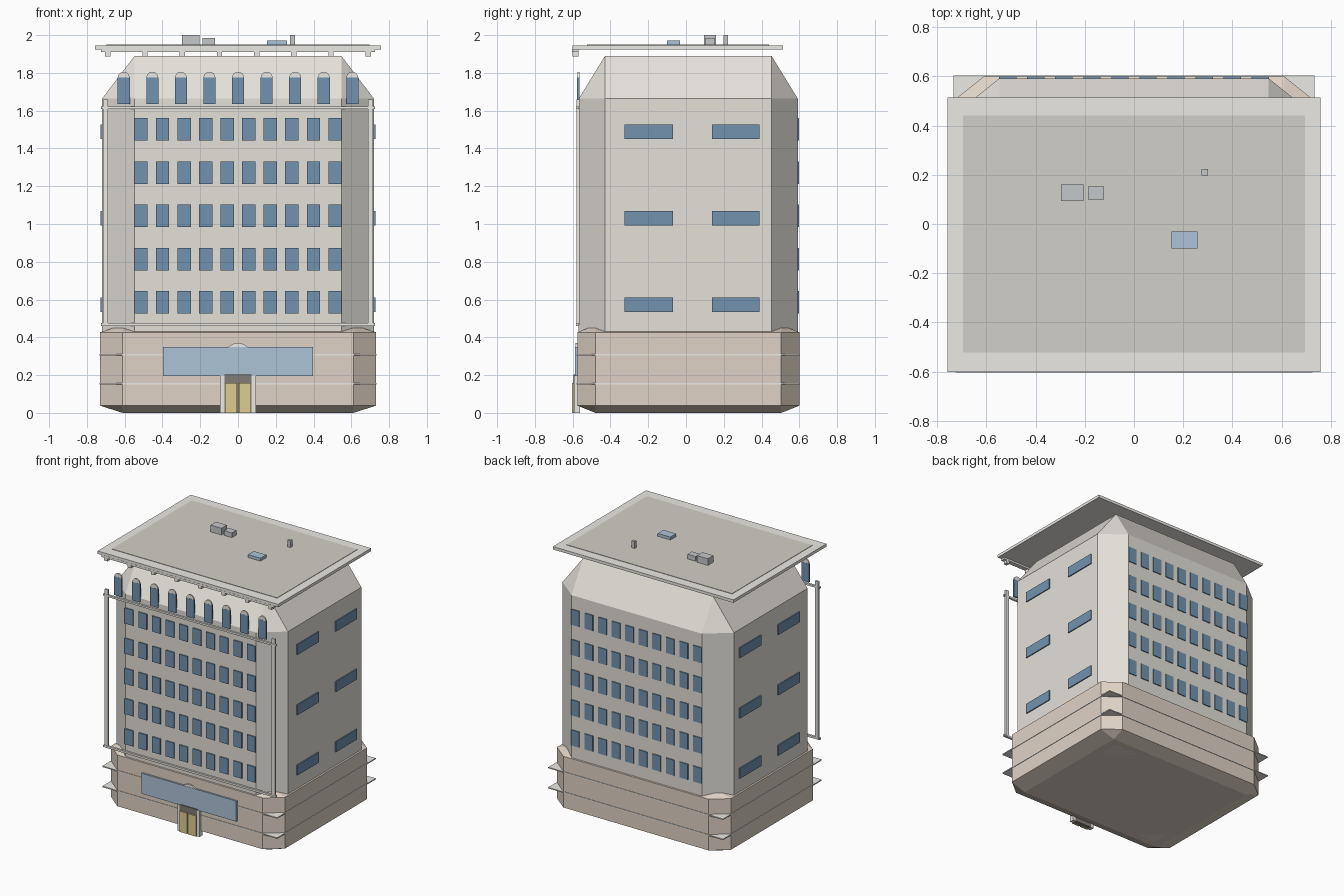
import bpy, bmesh, math
from mathutils import Vector, Matrix

if "Cube" in bpy.data.objects:
    bpy.data.objects.remove(bpy.data.objects["Cube"])


def mat(name, r, g, b):
    m = bpy.data.materials.new(name)
    m.diffuse_color = (r, g, b, 1)
    m.use_nodes = True
    m.node_tree.nodes["Principled BSDF"].inputs["Base Color"].default_value = m.diffuse_color
    return m


STONE = mat("stone", 0.78, 0.75, 0.70)
BRICK = mat("tan_base", 0.74, 0.65, 0.56)
TRIM = mat("trim", 0.83, 0.82, 0.78)
WINDOW = mat("window_glass", 0.17, 0.29, 0.43)
GLASS = mat("light_glass", 0.41, 0.55, 0.68)
GRAVEL = mat("roof_gravel", 0.65, 0.63, 0.58)
GOLD = mat("gold", 0.74, 0.61, 0.28)
DARK = mat("dark", 0.22, 0.20, 0.18)
METAL = mat("metal", 0.56, 0.58, 0.60)


def finish(name, bm, material):
    me = bpy.data.meshes.new(name)
    bm.to_mesh(me)
    bm.free()
    me.materials.append(material)
    ob = bpy.data.objects.new(name, me)
    bpy.context.collection.objects.link(ob)
    return ob


def add_box(bm, x, y, z):
    """Add a box spanning the (min, max) ranges."""
    lo, hi = Vector((x[0], y[0], z[0])), Vector((x[1], y[1], z[1]))
    m = Matrix.Translation((lo + hi) / 2) @ Matrix.Diagonal((hi - lo).to_4d())
    bmesh.ops.create_cube(bm, size=1, matrix=m)


def boxes(name, material, *spans):
    bm = bmesh.new()
    for s in spans:
        add_box(bm, *s)
    return finish(name, bm, material)


def chamfered(name, material, x, y, z, bevel):
    """Unit cube bevelled first, then stretched, so chamfers stretch too."""
    bm = bmesh.new()
    bmesh.ops.create_cube(bm, size=1)
    bmesh.ops.bevel(bm, geom=bm.edges[:], offset=bevel, segments=1,
                    profile=0.5, affect='EDGES')
    lo, hi = Vector((x[0], y[0], z[0])), Vector((x[1], y[1], z[1]))
    bm.transform(Matrix.Translation((lo + hi) / 2)
                 @ Matrix.Diagonal((hi - lo).to_4d()))
    return finish(name, bm, material)


def discs(name, material, centres, radius, depth):
    """Upright discs facing the front."""
    bm = bmesh.new()
    for c in centres:
        bmesh.ops.create_cone(
            bm, cap_ends=True, segments=24, radius1=radius, radius2=radius,
            depth=depth,
            matrix=Matrix.Translation(c) @ Matrix.Rotation(math.pi / 2, 4, 'X'))
    return finish(name, bm, material)


# Main masses
chamfered("ground_floor", BRICK, (-0.73, 0.73), (-0.575, 0.6), (0, 0.465), 0.082)
chamfered("tower", STONE, (-0.72, 0.72), (-0.568, 0.592), (0, 1.89), 0.12)

# Square-cornered courses around the ground floor
boxes("base_bands", TRIM, *[((-0.734, 0.734), (-0.579, 0.604), (z - 0.004, z + 0.004))
                            for z in (0.155, 0.308)])

# Front and back window grids
rows = [0.585 + 0.229 * i for i in range(5)]
cols = [-0.513 + 0.114 * i for i in range(10)]
for side, y in (("front", (-0.576, -0.560)), ("back", (0.585, 0.599))):
    boxes(side + "_windows", WINDOW,
          *[((x - 0.035, x + 0.035), y, (z - 0.059, z + 0.059))
            for x in cols for z in rows])

# Wide side windows
for side, x in (("left", (-0.728, -0.71)), ("right", (0.71, 0.728))):
    boxes(side + "_windows", WINDOW,
          *[(x, y, (z - 0.039, z + 0.039))
            for y in ((-0.325, -0.07), (0.137, 0.39))
            for z in (0.573, 1.03, 1.488)])

# Arched windows along the top
arch_x = [-0.605 + 0.1513 * i for i in range(9)]
boxes("arched_windows", WINDOW,
      *[((x - 0.032, x + 0.032), (-0.576, -0.564), (1.635, 1.775)) for x in arch_x])
discs("window_arches", TRIM, [(x, -0.57, 1.775) for x in arch_x], 0.031, 0.01)

# Facade frame: corner posts and horizontal bars
boxes("corner_posts", TRIM,
      *[((s * 0.701 - 0.014, s * 0.701 + 0.014), (-0.58, -0.564), (0.465, 1.66))
        for s in (-1, 1)])
boxes("facade_bars", TRIM,
      ((-0.725, 0.725), (-0.582, -0.566), (1.608, 1.622)),
      ((-0.725, 0.725), (-0.582, -0.566), (0.46, 0.475)))

# Floating roof slab, cornice and brackets
boxes("roof_slab", TRIM, ((-0.758, 0.758), (-0.602, 0.514), (1.924, 1.946)))
boxes("roof_surface", GRAVEL, ((-0.695, 0.695), (-0.523, 0.44), (1.94, 1.949)))
boxes("cornice", TRIM, ((-0.725, 0.725), (-0.603, -0.568), (1.91, 1.926)))
boxes("cornice_brackets", TRIM,
      *[((x - 0.014, x + 0.014), (-0.6, -0.57), (1.888, 1.912))
        for x in [-0.689 + 0.1969 * i for i in range(8)]])

# Rooftop equipment
boxes("roof_units", METAL,
      ((-0.296, -0.205), (0.094, 0.16), (1.945, 2.0)),
      ((-0.187, -0.121), (0.1, 0.153), (1.945, 1.985)))
boxes("roof_vent", METAL, ((0.275, 0.301), (0.198, 0.223), (1.945, 2.0)))
boxes("skylight", GLASS, ((0.153, 0.259), (-0.1, -0.031), (1.945, 1.971)))

# Entrance
boxes("lobby_glass", GLASS, ((-0.397, 0.397), (-0.588, -0.565), (0.195, 0.35)))
discs("entrance_arch", TRIM, [(0, -0.577, 0.295)], 0.075, 0.018)
boxes("door_frame", TRIM,
      *[((s * 0.082 - 0.012, s * 0.082 + 0.012), (-0.594, -0.56), (0, 0.197))
        for s in (-1, 1)])
boxes("door_recess", DARK, ((-0.072, 0.072), (-0.596, -0.56), (0, 0.202)))
boxes("door_leaves", GOLD,
      ((-0.07, -0.004), (-0.604, -0.59), (0, 0.157)),
      ((0.004, 0.07), (-0.604, -0.59), (0, 0.157)))
